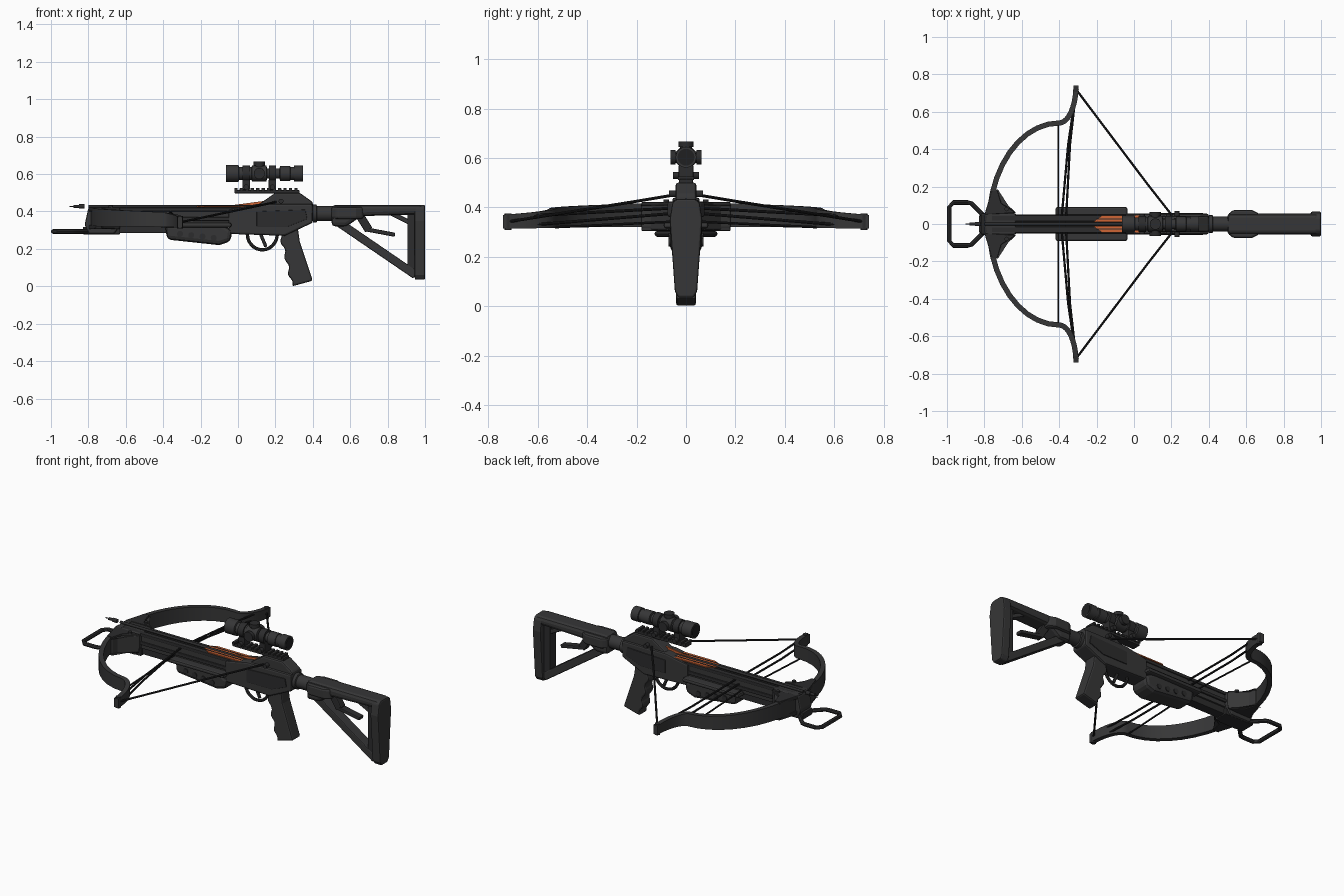
import bpy, bmesh, math
from mathutils import Vector

cube = bpy.data.objects.get("Cube")
if cube:
    bpy.data.objects.remove(cube, do_unlink=True)


def material(name, red, green, blue):
    mat = bpy.data.materials.new(name)
    mat.use_nodes = True
    colour = (red, green, blue, 1)
    mat.diffuse_color = colour
    mat.node_tree.nodes["Principled BSDF"].inputs["Base Color"].default_value = colour
    return mat


DARK = material("charcoal polymer", .037, .037, .038)
BLACK = material("black metal", .025, .025, .026)
CORD = material("black cord", .014, .014, .015)
ORANGE = material("orange vane", .62, .13, .035)
SIDES = (1, -1)
ALONG = Vector((1, 0, 0))
LEFT = Vector((0, 1, 0))
UP = Vector((0, 0, 1))


def finish(name, bm, mat, bevel=0, smooth=False):
    bmesh.ops.recalc_face_normals(bm, faces=bm.faces)
    mesh = bpy.data.meshes.new(name)
    bm.to_mesh(mesh)
    bm.free()
    mesh.materials.append(mat)
    part = bpy.data.objects.new(name, mesh)
    bpy.context.collection.objects.link(part)
    if smooth:
        bpy.ops.object.select_all(action='DESELECT')
        part.select_set(True)
        bpy.context.view_layer.objects.active = part
        bpy.ops.object.shade_smooth_by_angle(angle=math.radians(40))
    if bevel:
        edges = part.modifiers.new("soft edges", 'BEVEL')
        edges.width, edges.segments, edges.limit_method = bevel, 2, 'ANGLE'


def loft(name, rings, mat, bevel=0, smooth=True, closed=False):
    """Skin a list of rings that have equal numbers of points."""
    bm = bmesh.new()
    loops = [[bm.verts.new(point) for point in ring] for ring in rings]
    following = loops[1:] + loops[:1] if closed else loops[1:]
    for near, far in zip(loops, following):
        for i in range(len(near)):
            bm.faces.new((near[i - 1], near[i], far[i], far[i - 1]))
    if not closed:
        bm.faces.new(loops[0])
        bm.faces.new(loops[-1])
    finish(name, bm, mat, bevel, smooth)


def profile(name, outline, half, mat=DARK, bevel=.01, middle=0):
    """Side outline in x and z, thickened equally across y."""
    rings = [[(x, middle + side * half, z) for x, z in outline] for side in SIDES]
    loft(name, rings, mat, bevel, smooth=False)


def plan(name, outline, low, high, mat=DARK, bevel=.004):
    """Outline seen from above, in x and y, thickened from low to high."""
    loft(name, [[(x, y, z) for x, y in outline] for z in (low, high)], mat, bevel, smooth=False)


def slab(name, back, front, low, high, half, mat=DARK, bevel=.004, middle=0):
    outline = [(back, low), (front, low), (front, high), (back, high)]
    profile(name, outline, half, mat, bevel, middle)


def beam(name, start, end, depth, half, mat=DARK):
    """Straight bar in the middle plane."""
    a, b = Vector(start), Vector(end)
    across = (b - a).orthogonal().normalized() * depth / 2
    profile(name, [a - across, b - across, b + across, a + across], half, mat, bevel=.006)


def circle(centre, u, v, radius, count):
    turns = [math.tau * i / count for i in range(count)]
    return [centre + (u * math.cos(turn) + v * math.sin(turn)) * radius for turn in turns]


def stepped(name, start, axis, steps, mat=BLACK, count=16):
    """Round part made of (length, radius) steps along an axis."""
    u = axis.orthogonal().normalized()
    v = axis.cross(u)
    centre, rings = Vector(start), []
    for length, radius in steps:
        for shift in (.02, .98):
            rings.append(circle(centre + axis * length * shift, u, v, radius, count))
        centre = centre + axis * length
    loft(name, rings, mat)


def tube(name, path, radius, mat=CORD, closed=False):
    path = [Vector(point) for point in path]
    flat = all(point.y == 0 for point in path)
    last, rings = len(path) - 1, []
    for i, point in enumerate(path):
        before = path[i - 1] if i or closed else point
        after = path[(i + 1) % len(path)] if i < last or closed else point
        ahead = (after - before).normalized()
        u = ahead.cross(LEFT if flat else UP).normalized()
        rings.append(circle(point, u, ahead.cross(u), radius, 8))
    loft(name, rings, mat, closed=closed)


def both_sides(half_outline):
    return half_outline + [(a, -b) for a, b in reversed(half_outline)]


def blend(a, b, t):
    return a + (b - a) * t


# Rail, riser and receiver
deck = .42
slab("rail_body", -.8, .12, .325, deck - .015, .04)
for side in SIDES:
    slab("rail_edge", -.8, .12, deck - .02, deck, .016, BLACK, middle=side * .03)
    slab("rail_rib", -.7, .05, .35, .37, .006, BLACK, middle=side * .044)
profile("riser", [(-.82, .33), (-.8, .28), (-.66, .28), (-.63, .33), (-.63, deck), (-.8, deck)], .058)
profile("receiver", [(-.05, .41), (.1, .44), (.4, .44), (.4, .34), (.25, .27), (-.05, .28)], .055)
profile("trigger_housing", [(.1, .43), (.2, .5), (.33, .5), (.4, .45), (.4, .4)], .042)
for side in SIDES:
    profile("receiver_panel", [(.1, .4), (.36, .41), (.37, .36), (.27, .32), (.1, .32)],
            .005, BLACK, bevel=.003, middle=side * .055)
    stepped("safety_knob", (.23, side * .04, .455), LEFT * side, [(.03, .013)])


# Recurved limbs: an elliptic sweep followed by a reversed tip
def limb_point(t, side):
    bend = math.pi * t
    if t <= .5:
        x, y = -.4 - .375 * math.cos(bend), .54 * math.sin(bend)
    else:
        x, y = -.4 - .09 * math.cos(bend), .54 + .2 * (1 - math.sin(bend))
    return Vector((x, side * y, blend(.372, .342, t)))


count = 20
for side in SIDES:
    path = [limb_point(i / count, side) for i in range(count + 1)]
    rings = []
    for i, point in enumerate(path):
        ahead = path[min(i + 1, count)] - path[max(i - 1, 0)]
        across = ahead.cross(UP).normalized() * .014
        rise = UP * blend(.05, .028, i / count)
        rings.append([point + across + rise, point - across + rise,
                      point - across - rise, point + across - rise])
    loft("limb", rings, DARK)
    tip = path[-1]

    # Limb pocket
    pocket = [(x, side * y) for x, y in [(-.8, .05), (-.76, .18), (-.73, .18), (-.71, .11), (-.63, .06)]]
    for floor in (.305, .4):
        plan("limb_pocket", pocket, floor, floor + .022, BLACK)
    plan("pocket_wall", pocket[1:], .31, .41)
    stepped("pocket_bolt", (-.68, side * .08, deck), UP, [(.012, .012)])

    # Bowstring half and cables
    stepped("tip_axle", tip - UP * .035 - LEFT * side * .02, UP, [(.07, .015)])
    nock = Vector((.2, side * .05, .45))
    sag = blend(tip, nock, .75) - LEFT * side * .01
    tube("bowstring", [tip - LEFT * side * .02, sag, nock, (.21, 0, .45)], .006)
    for lift, x in ((.02, -.365), (-.02, -.39)):
        start = tip + UP * lift - LEFT * side * .03
        end = Vector((x, 0, .39 + lift / 2))
        middle = blend(start, end, .4) - ALONG * .01
        tube("cable", [start, middle, end], .006)
    tube("cross_cable", [(-.405, side * .53, .32), (-.405, 0, .345)], .005)

# Foot stirrup with its arms
stirrup = both_sides([(-.79, .03), (-.87, .11), (-.89, .115), (-.965, .115), (-.988, .09)])
tube("stirrup", [(x, y, .293) for x, y in stirrup], .0125, BLACK, closed=True)
slab("stirrup_mount", -.83, -.63, .278, .318, .045, BLACK)
slab("under_rail", -.64, -.38, .285, .33, .03, BLACK)

# Fore grip with finger guard
profile("fore_grip", [(-.39, .33), (-.38, .25), (-.1, .22), (-.04, .24), (-.03, .3), (-.1, .34)],
        .065, bevel=.022)
slab("finger_guard", -.42, -.035, .315, .34, .09, bevel=.01)
for side in SIDES:
    for i in range(4):
        stepped("grip_pad", (blend(-.31, -.25, i), side * .06, .28 - i * .007),
                LEFT * side, [(.01, .016)])

# Pistol grip with finger grooves, trigger and guard
steps = [i / 16 for i in range(17)]
grip_front = [(blend(.22, .29, t) + .009 * math.sin(t * math.pi * 7), .3 * (1 - t)) for t in steps]
profile("pistol_grip", grip_front + [(.4, .03), (.33, .24), (.32, .31)], .04, bevel=.014)
bow = [math.pi * t for t in steps]
tube("trigger_guard", [(.13 - .08 * math.cos(turn), 0, .28 - .085 * math.sin(turn)) for turn in bow],
     .009, BLACK)
beam("trigger", (.12, .28), (.15, .21), .018, .008, BLACK)

# Shoulder stock
stock_top = .435
stepped("buffer_tube", (.4, 0, .388), ALONG, [(.02, .048), (.14, .04)], DARK)
profile("stock_comb", [(.5, stock_top), (.99, stock_top), (.99, .385), (.66, .375), (.58, .32), (.5, .32)],
        .055, bevel=.02)
plan("stock_shoulder", both_sides([(.5, .05), (.53, .075), (.63, .075), (.67, .055)]),
     .36, .425, bevel=.012)
beam("stock_strut", (.54, .34), (.95, .06), .045, .032)
butt = both_sides([(stock_top, .035), (deck, .055), (.35, .066), (.06, .045), (.035, .03)])
loft("butt_pad", [[(x, y, z) for z, y in butt] for x in (.945, 1)], DARK, .008, smooth=False)
slab("butt_post", .905, .95, .09, .4, .03, BLACK)
beam("stock_lever", (.65, .38), (.7, .3), .045, .022, BLACK)
beam("lever_handle", (.68, .305), (.84, .275), .022, .022, BLACK)
beam("stock_brace", (.82, .39), (.92, .34), .025, .025)

# Sight rail and scope
slab("sight_rail", -.02, .33, .497, .514, .028, BLACK)
teeth = 12
for i in range(teeth):
    tooth = blend(-.02, .33, i / teeth)
    slab("sight_rail_tooth", tooth, tooth + .018, .51, .525, .032, BLACK, bevel=.002)
eye = Vector((-.066, 0, .603))
stepped("scope", eye, ALONG, [(.07, .045), (.07, .035), (.08, .042), (.07, .028),
                              (.055, .04), (.02, .036), (.05, .042)], DARK, count=24)
stepped("front_lens", eye, -ALONG, [(.002, .036)], CORD, count=24)
stepped("rear_lens", eye + ALONG * .415, ALONG, [(.002, .034)], CORD, count=24)
hub = eye + ALONG * .18
for direction in (UP, LEFT, -LEFT):
    stepped("scope_turret", hub + direction * .03, direction, [(.012, .024), (.022, .03)])
for shift in (.11, .25):
    clamp = eye + ALONG * shift
    stepped("scope_ring", clamp - ALONG * .02, ALONG, [(.04, .043)])
    slab("scope_mount", clamp.x - .02, clamp.x + .02, .515, .57, .03, BLACK)
    stepped("mount_screw", (clamp.x, -.055, .53), LEFT, [(.11, .014)])

# Bolt with point and vanes
nose = Vector((-.9, 0, .427))
stepped("bolt_point", nose, ALONG, [(.02, .003), (.03, .008), (.03, .012)])
stepped("bolt_shaft", nose + ALONG * .08, ALONG, [(1, .008)])
for side in SIDES:
    vane = [(x, side * y) for x, y in [(-.22, .01), (-.17, .046), (.12, .046), (.15, .01)]]
    plan("side_vane", vane, deck + .003, deck + .009, ORANGE, bevel=0)
    slab("vane_groove", -.2, .1, deck + .008, deck + .011, .003, BLACK, bevel=0, middle=side * .027)
profile("top_vane", [(-.06, .43), (.13, .455), (.17, .455), (.17, .43)], .004, ORANGE, bevel=0)
